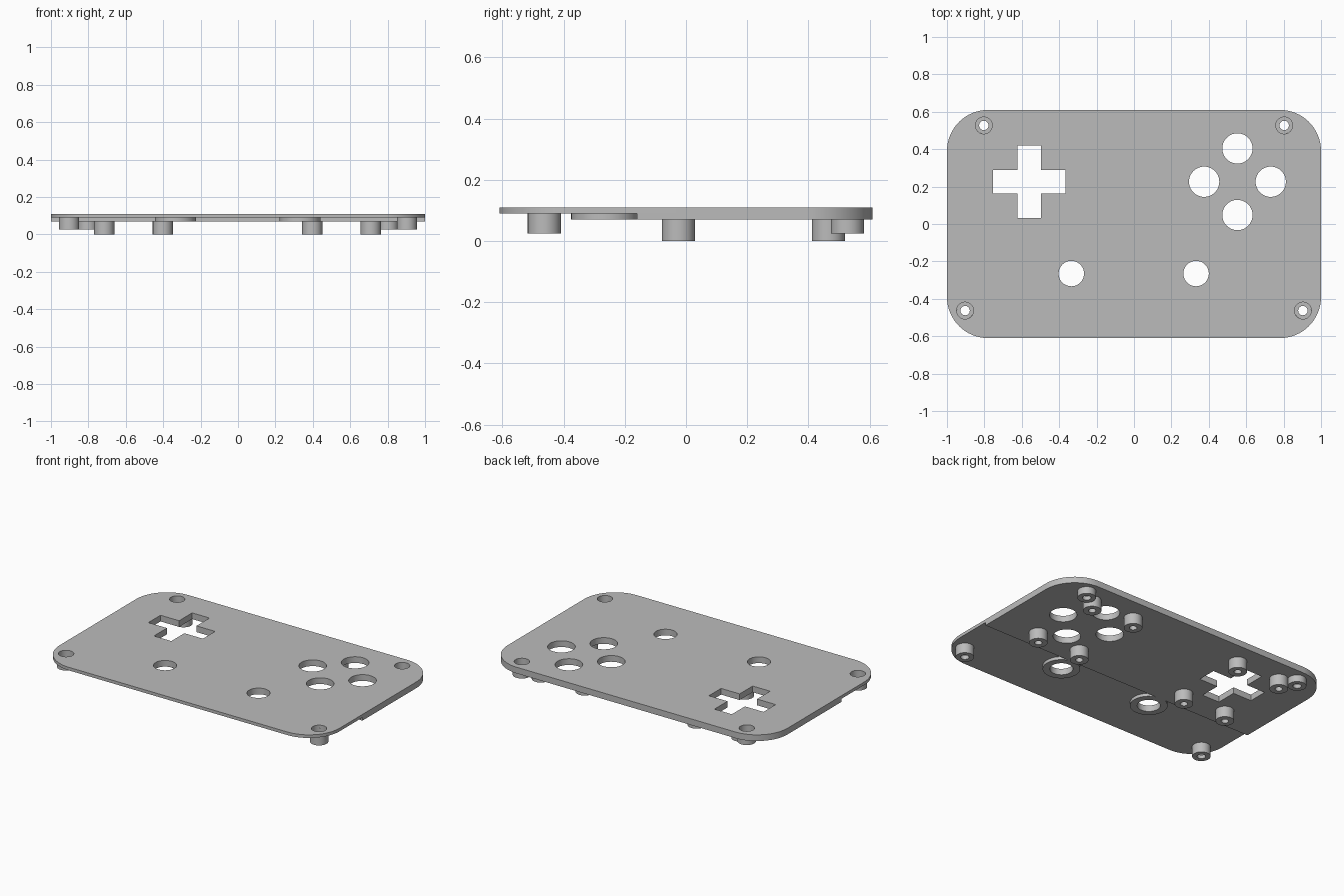
import bpy, bmesh
from math import sin, cos, pi, radians

cube = bpy.data.objects.get("Cube")
if cube:
    bpy.data.objects.remove(cube)

grey = bpy.data.materials.new("shell grey")
grey.use_nodes = True
colour = (0.5, 0.5, 0.5, 1)
grey.diffuse_color = colour
grey.node_tree.nodes["Principled BSDF"].inputs["Base Color"].default_value = colour

TOP, UNDER, LIP = 0.11, 0.07, 0.09   # top face, thick underside, thin underside


def finish(name, bm):
    """Turn a bmesh into a grey object with smooth curves and sharp edges."""
    bmesh.ops.recalc_face_normals(bm, faces=bm.faces)
    mesh = bpy.data.meshes.new(name)
    bm.to_mesh(mesh)
    bm.free()
    mesh.materials.append(grey)
    mesh.shade_smooth()
    mesh.set_sharp_from_angle(angle=radians(30))
    obj = bpy.data.objects.new(name, mesh)
    bpy.context.collection.objects.link(obj)
    return obj


def prism(name, outline, z0, z1):
    bm = bmesh.new()
    face = bm.faces.new([bm.verts.new((x, y, z0)) for x, y in outline])
    out = bmesh.ops.extrude_face_region(bm, geom=[face])
    verts = [v for v in out["geom"] if isinstance(v, bmesh.types.BMVert)]
    bmesh.ops.translate(bm, verts=verts, vec=(0, 0, z1 - z0))
    return finish(name, bm)


def arc(x, y, r, start, end, n):
    angles = [start + (end - start) * i / n for i in range(n + 1)]
    return [(x + r * cos(a), y + r * sin(a)) for a in angles]


def circle(x, y, r, n=48):
    return arc(x, y, r, 0, 2 * pi, n)[:-1]


def rectangle(x0, x1, y0, y1):
    return [(x0, y0), (x1, y0), (x1, y1), (x0, y1)]


def combine(target, tool, operation):
    """Apply an exact boolean and discard the tool."""
    mod = target.modifiers.new("cut", "BOOLEAN")
    mod.operation, mod.solver, mod.object = operation, "EXACT", tool
    graph = bpy.context.evaluated_depsgraph_get()
    graph.update()
    mesh = bpy.data.meshes.new_from_object(target.evaluated_get(graph))
    target.modifiers.clear()
    target.data = mesh
    bpy.data.objects.remove(tool)


def lathe(name, x, y, profile, n=40):
    """Revolve (radius, z) points about a vertical axis at x, y."""
    bm = bmesh.new()
    rings = [[bm.verts.new((px, py, z)) for px, py in circle(x, y, r, n)]
             for r, z in profile]
    for a, b in zip(rings, rings[1:]):
        for i in range(n):
            j = (i + 1) % n
            bm.faces.new((a[i], a[j], b[j], b[i]))
    return bm, rings


# Rounded face plate
R, W, D = 0.22, 1.0, 0.61
outline = []
for k, (sx, sy) in enumerate([(1, 1), (-1, 1), (-1, -1), (1, -1)]):
    outline += arc(sx * (W - R), sy * (D - R), R, k * pi / 2, (k + 1) * pi / 2, 16)
plate = prism("face_plate", outline, UNDER, TOP)

# Thinner front section of the underside
combine(plate, prism("step_cutter", rectangle(-1.2, 1.2, -0.8, -0.16), 0, LIP),
        "DIFFERENCE")

# Collars under the two small buttons
small_buttons = [(-0.335, -0.265), (0.332, -0.265)]
for x, y in small_buttons:
    combine(plate, prism("collar", circle(x, y, 0.11), UNDER, 0.1), "UNION")

# Screw positions on the left half, mirrored to the right
screws = [(s * x, y) for s in (1, -1) for x, y in ((0.803, 0.527), (0.903, -0.463))]

# Round openings
px, py, off = 0.553, 0.226, 0.178
holes = [(x, y, 0.068) for x, y in small_buttons]
holes += [(px + dx * off, py + dy * off, 0.081)
          for dx, dy in ((1, 0), (-1, 0), (0, 1), (0, -1))]
holes += [(x, y, 0.045) for x, y in screws]
for x, y, r in holes:
    combine(plate, prism("hole_cutter", circle(x, y, r), 0, 0.2), "DIFFERENCE")

# Cross-shaped opening
cx, cy, long, short = -0.56, 0.226, 0.195, 0.062
for a, b in ((long, short), (short, long)):
    bar = prism("cross_cutter", rectangle(cx - a, cx + a, cy - b, cy + b), 0, 0.2)
    combine(plate, bar, "DIFFERENCE")
plate.data.shade_smooth()
plate.data.set_sharp_from_angle(angle=radians(30))

# Counterbored screw posts at the corners
for i, (x, y) in enumerate(screws):
    base = UNDER if y > 0 else LIP
    profile = [(0.054, base), (0.054, 0.025), (0.025, 0.025),
               (0.025, 0.05), (0.045, 0.05), (0.045, base)]
    bm, _ = lathe("screw_post", x, y, profile)
    finish(f"screw_post_{i + 1}", bm)

# Board standoffs with blind holes, four around each control
n = 0
for x in (-0.715, -0.402, 0.397, 0.71):
    for y in (0.465, -0.025):
        n += 1
        bm, rings = lathe("standoff", x, y, [(0.054, UNDER), (0.054, 0),
                                             (0.022, 0), (0.022, UNDER - 0.005)])
        bm.faces.new(rings[-1])
        finish(f"standoff_{n}", bm)
